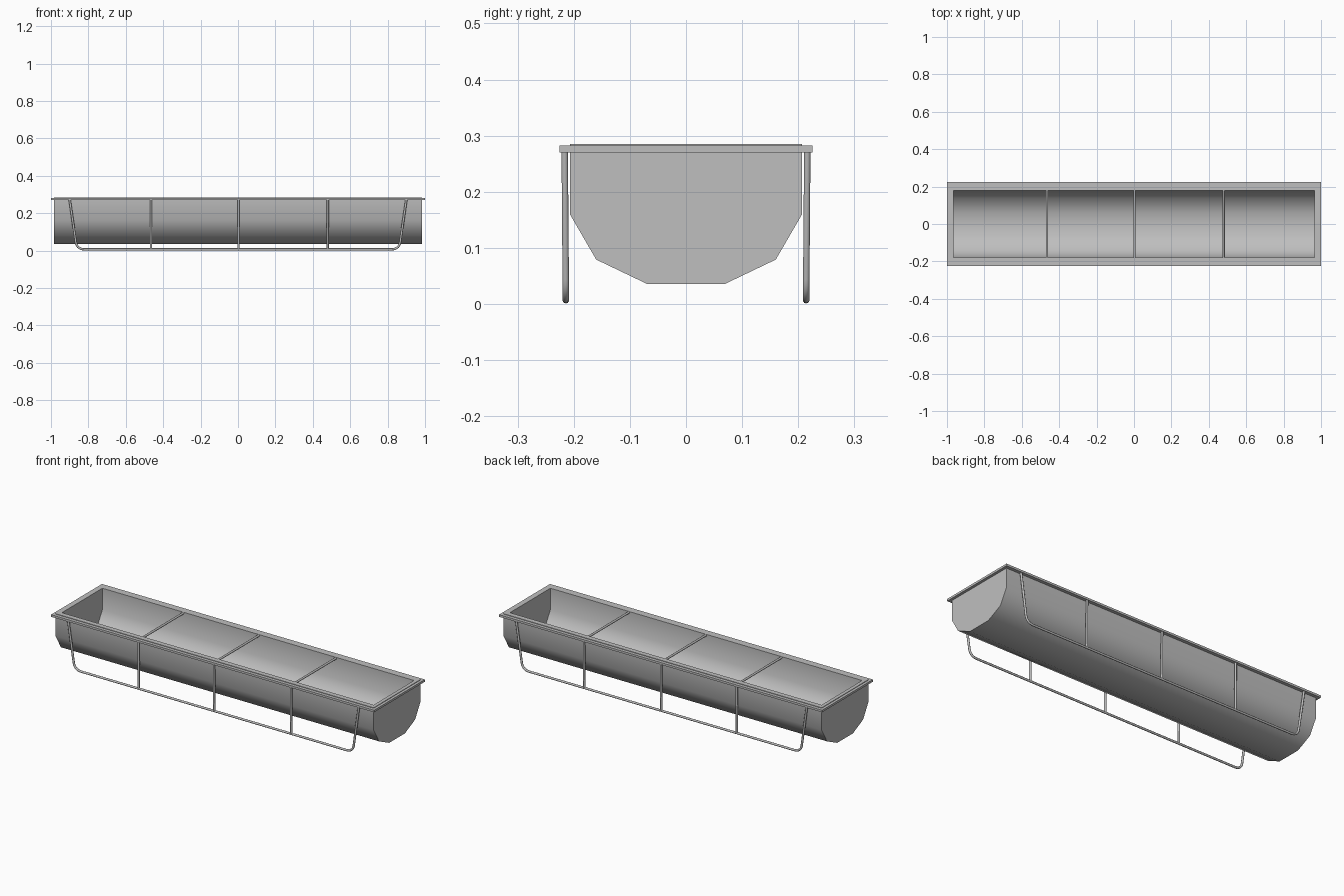
import bpy
import bmesh
import math
from mathutils import Vector

cube = bpy.data.objects.get("Cube")
if cube:
    bpy.data.objects.remove(cube, do_unlink=True)

# One plain galvanised grey
steel = bpy.data.materials.new("galvanised grey")
steel.use_nodes = True
grey = (0.52, 0.52, 0.52, 1)
steel.diffuse_color = grey
bsdf = next(n for n in steel.node_tree.nodes if n.type == 'BSDF_PRINCIPLED')
bsdf.inputs["Base Color"].default_value = grey


def finish(name, bm, angle):
    bmesh.ops.recalc_face_normals(bm, faces=bm.faces)
    mesh = bpy.data.meshes.new(name)
    bm.to_mesh(mesh)
    bm.free()
    mesh.materials.append(steel)
    obj = bpy.data.objects.new(name, mesh)
    bpy.context.collection.objects.link(obj)
    bpy.ops.object.select_all(action='DESELECT')
    obj.select_set(True)
    bpy.context.view_layer.objects.active = obj
    bpy.ops.object.shade_smooth_by_angle(angle=math.radians(angle))
    return obj


def channel(bm, half, half_length):
    """Open-topped channel with end plates; returns its four top corners."""
    section = half + [(-y, z) for y, z in reversed(half)]
    ends = [[bm.verts.new((x, y, z)) for y, z in section]
            for x in (-half_length, half_length)]
    for end in ends:
        bm.faces.new(end)
    a, b = ends
    for i in range(len(section) - 1):
        bm.faces.new((a[i], a[i + 1], b[i + 1], b[i]))
    return [a[0], b[0], b[-1], a[-1]]


def join_loops(bm, first, second):
    for i in range(4):
        j = (i + 1) % 4
        bm.faces.new((first[i], first[j], second[j], second[i]))


def rectangle(bm, hx, hy, z):
    return [bm.verts.new((sx * hx, sy * hy, z))
            for sx, sy in ((-1, 1), (1, 1), (1, -1), (-1, -1))]


# Trough: outer and inner skins joined around the opening
bm = bmesh.new()
outer = channel(bm, [(0.207, 0.285), (0.207, 0.16), (0.16, 0.079), (0.07, 0.036)], 0.985)
inner = channel(bm, [(0.179, 0.285), (0.179, 0.165), (0.14, 0.1), (0.06, 0.056)], 0.965)
join_loops(bm, outer, inner)
finish("trough", bm, 45)

# Flat rim around the top
bm = bmesh.new()
loops = [rectangle(bm, hx, hy, z) for hx, hy, z in (
    (1, 0.225, 0.27), (1, 0.225, 0.282), (0.98, 0.204, 0.282), (0.98, 0.204, 0.27))]
for i in range(4):
    join_loops(bm, loops[i], loops[(i + 1) % 4])
finish("rim", bm, 30)


def tube(name, points, radius=0.006, sides=10):
    """Round bar swept along a planar path."""
    pts = [Vector(p) for p in points]
    bm = bmesh.new()
    rings = []
    for i, p in enumerate(pts):
        before = (p - pts[i - 1]).normalized() if i else Vector()
        after = (pts[i + 1] - p).normalized() if i < len(pts) - 1 else Vector()
        along = (before + after).normalized()
        u = along.cross(Vector((0, 1, 0)))
        if u.length < 0.1:
            u = along.cross(Vector((1, 0, 0)))
        u.normalize()
        v = along.cross(u)
        turns = [2 * math.pi * k / sides for k in range(sides)]
        rings.append([bm.verts.new(p + radius * (math.cos(t) * u + math.sin(t) * v))
                      for t in turns])
    for a, b in zip(rings, rings[1:]):
        for k in range(sides):
            m = (k + 1) % sides
            bm.faces.new((a[k], a[m], b[m], b[k]))
    bm.faces.new(rings[0])
    bm.faces.new(rings[-1])
    return finish(name, bm, 50)


# Bent leg frames with rounded lower corners, one on each long side
bars = (-0.465, 0.003, 0.48)
for side, sy in (("front", -1), ("back", 1)):
    def at(x, z):
        return (x, sy * (0.214 + 0.008 * z), z)

    start, corner, stop = Vector((0.867, 0.045)), Vector((0.86, 0.007)), Vector((0.82, 0.007))
    bend = []
    for k in range(8):
        t = k / 7
        q = start * (1 - t) ** 2 + corner * 2 * t * (1 - t) + stop * t ** 2
        bend.append((q.x, q.y))
    half = [(0.9, 0.272)] + bend
    path = [at(-x, z) for x, z in half] + [at(x, z) for x, z in reversed(half)]
    tube(side + "_leg_frame", path)
    for n, x in enumerate(bars, 1):
        tube(f"{side}_upright_{n}", [at(x, 0.007), at(x, 0.272)])

# Cross bars over the opening
for n, x in enumerate(bars, 1):
    tube(f"cross_bar_{n}", [(x, -0.19, 0.279), (x, 0.19, 0.279)])
